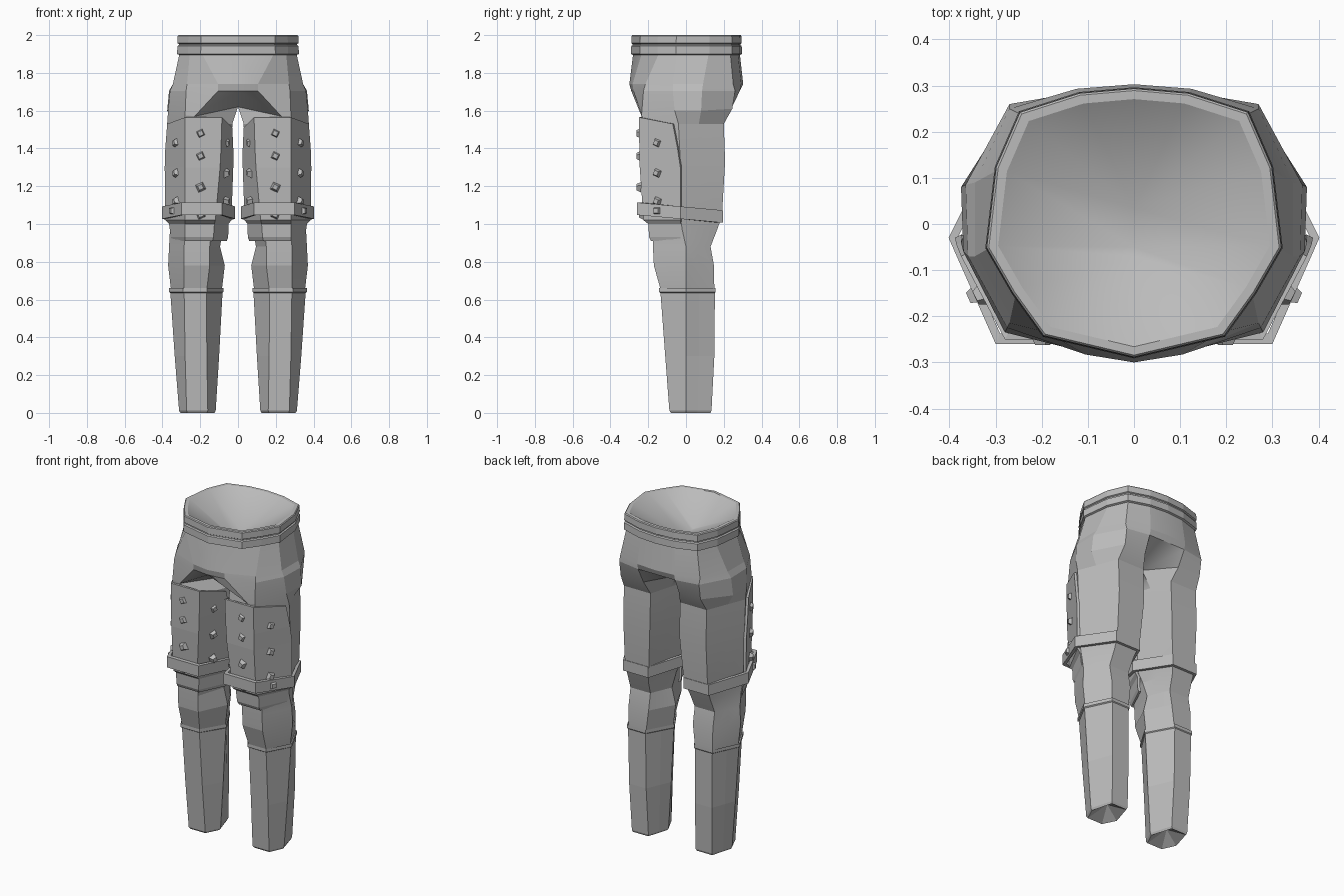
import bpy, bmesh, math
from mathutils import Vector, Matrix

if "Cube" in bpy.data.objects:
    bpy.data.objects.remove(bpy.data.objects["Cube"])

grey = bpy.data.materials.new("plain grey")
grey.diffuse_color = (0.5, 0.5, 0.5, 1)
grey.use_nodes = True
grey.node_tree.nodes["Principled BSDF"].inputs["Base Color"].default_value = grey.diffuse_color


def finish(name, bm, mirror=True, thickness=0, smooth=None):
    bmesh.ops.remove_doubles(bm, verts=bm.verts, dist=1e-5)
    bmesh.ops.recalc_face_normals(bm, faces=bm.faces)
    me = bpy.data.meshes.new(name)
    bm.to_mesh(me)
    bm.free()
    me.materials.append(grey)
    ob = bpy.data.objects.new(name, me)
    bpy.context.collection.objects.link(ob)
    if thickness:
        mod = ob.modifiers.new("thickness", 'SOLIDIFY')
        mod.thickness, mod.offset = thickness, -1
    if mirror:
        mod = ob.modifiers.new("mirror", 'MIRROR')
        mod.use_clip = True
    if smooth:
        bpy.context.view_layer.objects.active = ob
        ob.select_set(True)
        bpy.ops.object.shade_smooth_by_angle(angle=math.radians(smooth))
        ob.select_set(False)
    return ob


def loft(bm, rows, closed=True):
    """Skin consecutive rows of points; returns the vertex rows."""
    vs = [[bm.verts.new(p) for p in r] for r in rows]
    for a, b in zip(vs, vs[1:]):
        n = len(a)
        for i in range(n if closed else n - 1):
            j = (i + 1) % n
            bm.faces.new((a[i], a[j], b[j], b[i]))
    return vs


def mix(a, b, t):
    return tuple(Vector(a).lerp(Vector(b), t))


def leg_ring(z, xi, xo, yf, yb, fi, fo, ym):
    """Eight points: inner, two front, outer, outer back, two back, inner back."""
    inner, outer = (xi, ym, z), (xo, ym, z)
    bo, bi = (fo, yb, z), (fi, yb, z)
    return [inner, (fi, yf, z), (fo, yf, z), outer, mix(outer, bo, .45), bo, bi, mix(bi, inner, .55)]


# --- pelvis and upper legs: open half rows, then closed leg rings ---
waist = [(0, -.28), (.19, -.235), (.255, -.145), (.31, -.05), (.29, .12), (.24, .235), (.115, .275), (0, .285)]
hip = [(0, -.30), (.105, -.283), (.27, -.215), (.345, -.07), (.345, .09), (.27, .25), (.125, .293), (0, .303)]
seat = [(0, -.29), (.105, -.278), (.275, -.225), (.36, -.07), (.365, .085), (.27, .26), (.125, .285), (0, .285)]
crotch = [(0, -.08, 1.62), (.23, -.235, 1.57), (.28, -.235, 1.58), (.37, -.06, 1.6),
          (.375, .08, 1.6), (.27, .245, 1.61), (.12, .24, 1.61), (0, .07, 1.62)]
legs = [leg_ring(1.53, .03, .375, -.23, .20, .10, .28, -.04),
        leg_ring(1.33, .035, .375, -.22, .207, .10, .28, -.03),
        leg_ring(1.04, .05, .365, -.20, .19, .12, .28, -.03),
        leg_ring(.97, .08, .36, -.175, .165, .14, .28, -.02),
        leg_ring(.88, .095, .365, -.175, .13, .15, .285, 0),
        leg_ring(.78, .07, .37, -.17, .148, .15, .285, 0),
        leg_ring(.655, .085, .355, -.135, .15, .165, .285, 0)]
bm = bmesh.new()
loft(bm, [[(x, y, 1.9) for x, y in waist], [(x, y, 1.74) for x, y in hip],
          [(x, y, 1.705) for x, y in seat], crotch], closed=False)
loft(bm, [crotch] + legs)
finish("trousers", bm, smooth=12)

# --- lower legs with a slim top lip and a recessed opening ---
bm = bmesh.new()
vs = loft(bm, [leg_ring(.655, .085, .355, -.135, .15, .165, .285, 0),
               leg_ring(.66, .077, .365, -.142, .157, .163, .29, 0),
               leg_ring(.64, .077, .365, -.142, .157, .163, .29, 0),
               leg_ring(.635, .082, .358, -.135, .153, .167, .285, 0),
               leg_ring(.30, .10, .335, -.11, .15, .165, .28, 0),
               leg_ring(.012, .118, .312, -.088, .135, .16, .272, 0),
               leg_ring(0, .125, .305, -.08, .13, .165, .268, 0)])
tip = bm.verts.new((.215, .025, .06))
last = vs[-1]
for i in range(8):
    bm.faces.new((last[i], last[(i + 1) % 8], tip))
finish("lower_leg", bm)

# --- waistband: two stacked bands around the full waist ---
outline = waist + [(-x, y) for x, y in waist[-2:0:-1]]


def band(z, s):
    return [(x * s, y * s, z) for x, y in outline]


bm = bmesh.new()
loft(bm, [band(1.895, 1.0), band(1.9, 1.04), band(1.942, 1.035), band(1.947, 1.01),
          band(1.953, 1.01), band(1.957, 1.035), band(1.995, 1.03), band(2.0, 1.015), band(2.0, .95)])
finish("waistband", bm, mirror=False)

# --- inner lining narrowing to a short seam ---
bm = bmesh.new()
rim = [bm.verts.new(p) for p in band(2.0, .95)]
seam = [bm.verts.new((0, max(-.07, min(.035, y)), 1.85)) for x, y in outline]
for i in range(len(rim)):
    j = (i + 1) % len(rim)
    bm.faces.new((rim[i], rim[j], seam[j], seam[i]))
finish("inner_lining", bm, mirror=False, smooth=60)

# --- thigh guards: curved plates over the front of each leg ---
guard = [
    [(.03, -.07, 1.51), (.085, -.25, 1.565), (.28, -.25, 1.565), (.375, -.07, 1.53)],
    [(.025, -.045, 1.40), (.09, -.247, 1.40), (.28, -.247, 1.40), (.385, -.045, 1.40)],
    [(.025, -.03, 1.30), (.095, -.245, 1.30), (.28, -.245, 1.30), (.388, -.03, 1.30)],
    [(.035, -.03, 1.02), (.12, -.225, 1.02), (.28, -.225, 1.02), (.385, -.03, 1.02)],
    [(.05, -.03, 1.00), (.125, -.20, 1.00), (.28, -.20, 1.00), (.365, -.03, 1.00)],
    [(.052, -.03, .93), (.13, -.195, .93), (.28, -.195, .93), (.355, -.03, .93)],
    [(.06, -.03, .91), (.135, -.185, .91), (.28, -.185, .91), (.345, -.03, .91)]]
bm = bmesh.new()
loft(bm, guard, closed=False)
finish("thigh_guard", bm, thickness=.015)

# --- leg straps: tilted six-sided bands ---
strap = [(.015, -.03), (.085, -.26), (.30, -.26), (.402, -.03), (.29, .195), (.12, .195)]
cx, cy = .205, -.03


def strap_ring(dz, s):
    return [(cx + (x - cx) * s, cy + (y - cy) * s, 1.06 - (y + .03) * .09 + dz) for x, y in strap]


bm = bmesh.new()
rings = [strap_ring(-.033, .9), strap_ring(-.033, 1), strap_ring(.033, 1), strap_ring(.033, .9)]
loft(bm, rings + rings[:1])
finish("leg_strap", bm)

# --- studs: tilted squares with blunt pyramid tops ---
bm = bmesh.new()


def stud(pos, normal, spin):
    rot = Vector(normal).to_track_quat('Z', 'Y').to_matrix().to_4x4()
    m = Matrix.Translation(pos) @ rot @ Matrix.Rotation(spin, 4, 'Z')
    bmesh.ops.create_cone(bm, cap_ends=True, segments=4, radius1=.03, radius2=.017, depth=.025, matrix=m)


for k, z in enumerate((1.48, 1.36, 1.195, 1.05)):
    stud((.198, -.25 if z > 1.1 else -.235, z), (0, -1, 0), .35)
for z in (1.43, 1.27, 1.12):
    stud((.332, -.155, z), (.9, -.45, 0), .4)
    stud((.058, -.15, z), (-.95, -.3, 0), .4)
stud((.348, -.155, 1.07), (.9, -.4, 0), math.pi / 4)
finish("studs", bm)
